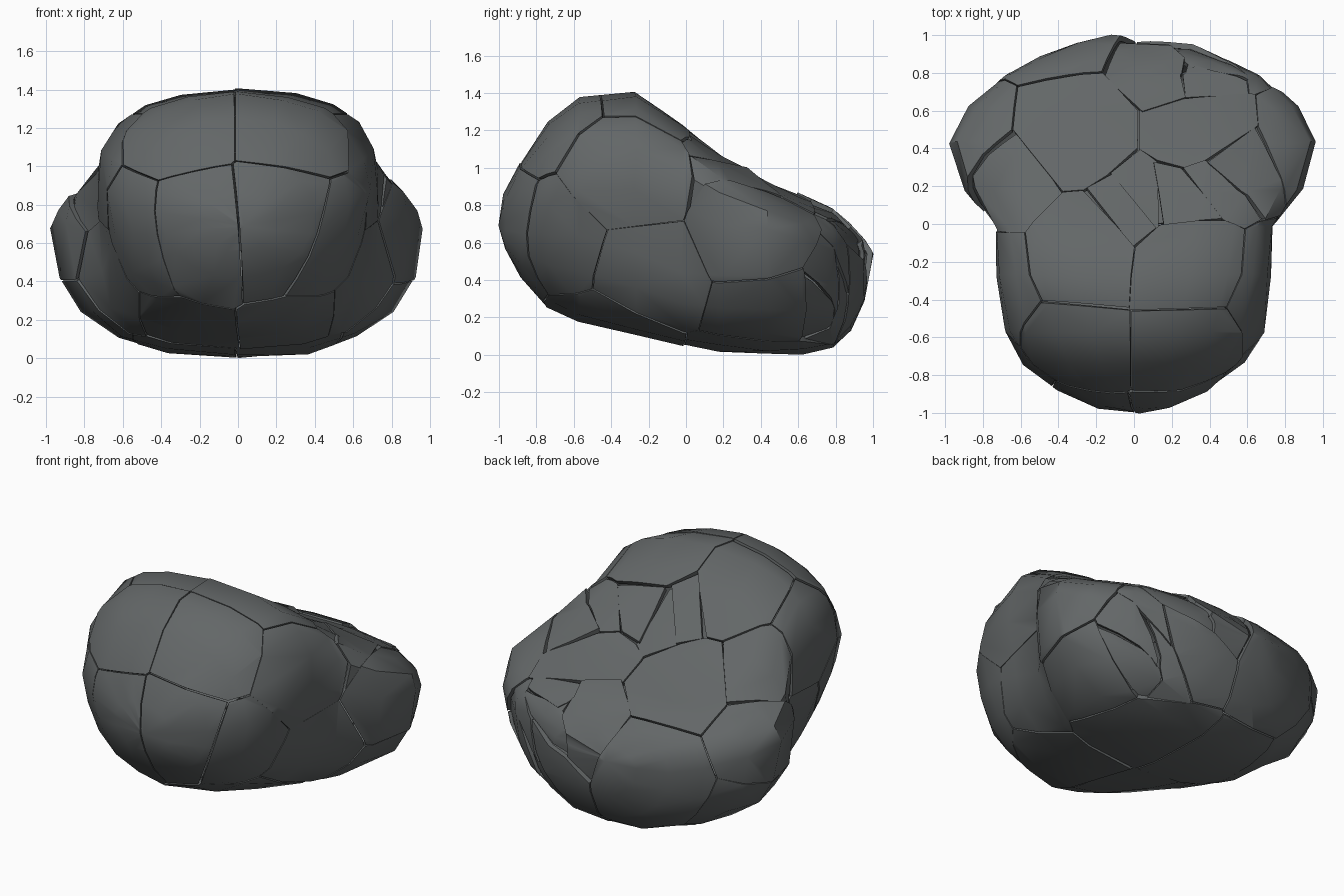
import bpy, bmesh, math, random
from mathutils import Vector

cube = bpy.data.objects.get("Cube")
if cube:
    bpy.data.objects.remove(cube)
random.seed(4)

# One stone colour
stone = bpy.data.materials.new("dark_grey_stone")
stone.use_nodes = True
colour = (0.125, 0.135, 0.137, 1)
stone.diffuse_color = colour
bsdf = stone.node_tree.nodes["Principled BSDF"]
bsdf.inputs["Base Color"].default_value = colour
bsdf.inputs["Roughness"].default_value = 0.8

# Sections front to back: y, half width, bottom, widest height, top,
# squareness above, squareness below, side hollow
SECTIONS = [
    (-.97, .20, .56, .72, .87, 2.0, 2.0, 0), (-.88, .40, .41, .76, 1.04, 2.0, 2.0, 0),
    (-.74, .58, .26, .82, 1.25, 2.0, 2.1, 0), (-.57, .69, .18, .88, 1.37, 2.1, 2.2, .04),
    (-.27, .74, .11, .88, 1.40, 2.6, 2.8, .08), (-.02, .76, .05, .78, 1.24, 2.8, 3.0, .07),
    (.18, .89, .02, .70, 1.08, 2.8, 2.7, 0), (.43, .97, .0, .67, .93, 2.6, 2.4, 0),
    (.62, .87, .0, .62, .84, 2.6, 2.3, 0), (.79, .68, .04, .56, .78, 2.6, 2.3, 0),
    (.88, .49, .13, .53, .71, 2.6, 2.2, 0), (.95, .31, .28, .52, .63, 2.4, 2.1, 0),
]
SIDES = 20


def curve(value, power):
    return math.copysign(abs(value) ** (2 / power), value)


def build_body():
    """Closed boulder with a broad back, a domed front and hollow flanks."""
    bm = bmesh.new()
    rings = []
    for y, w, low, mid, top, above, below, hollow in SECTIONS:
        ring = []
        for i in range(SIDES):
            a = math.tau * i / SIDES
            c, s = math.cos(a), math.sin(a)
            power = above if s > 0 else below
            height = top - mid if s > 0 else mid - low
            z = mid + height * curve(s, power)
            pinch = 1 - hollow * math.exp(-((z - .62) / .17) ** 2)
            bump = Vector([random.uniform(-.008, .008) for _ in range(3)])
            p = Vector((w * pinch * curve(c, power), y, z))
            ring.append(bm.verts.new(p + bump))
        rings.append(ring)
    for a, b in zip(rings, rings[1:]):
        for i in range(SIDES):
            j = (i + 1) % SIDES
            bm.faces.new((a[i], a[j], b[j], b[i]))
    for ring, tip in ((rings[0], (.03, -1, .69)), (rings[-1], (-.12, 1, .54))):
        v = bm.verts.new(tip)
        for i in range(SIDES):
            bm.faces.new((ring[i], ring[(i + 1) % SIDES], v))
    for v in bm.verts:
        v.co.z = max(v.co.z, 0)
    bmesh.ops.recalc_face_normals(bm, faces=bm.faces)
    return bm


# Panel centres for one half, mirrored with a little irregularity
HALF = {
    "brow": (.33, -.72, 1.28), "face": (.22, -.95, .66),
    "cheek": (.58, -.72, .60), "flank": (.72, -.22, .38),
    "temple": (.68, -.28, 1.0), "crown": (.30, -.10, 1.25),
    "back_top": (.34, .46, .92), "shoulder": (.90, .38, .72),
    "lower_shoulder": (.75, .45, .20), "rear": (.34, .88, .44),
    "belly": (.30, -.42, .12), "base": (.30, .42, .02),
}
panels = []
for name, (x, y, z) in HALF.items():
    for side, sign in (("left", 1), ("right", -1)):
        j = [random.uniform(-.045, .045) for _ in range(3)]
        panels.append((f"{side}_{name}_panel",
                       Vector((sign * x + j[0] * .6, y + j[1], z + j[2]))))

# Clusters of small broken shards
CLUSTERS = [((.27, .86, .72), .08, 5), ((.52, .84, .36), .09, 4),
            ((.12, .12, 1.12), .13, 3), ((.45, .32, 1.0), .08, 2),
            ((-.66, .20, .96), .05, 1)]
for centre, spread, count in CLUSTERS:
    for k in range(count):
        off = Vector([random.uniform(-spread, spread) for _ in range(3)])
        panels.append((f"small_shard_{len(panels)}", Vector(centre) + off))

body = build_body()


def cut_panel(name, seed):
    """Keep the part of the body nearest to the seed, less a narrow crack."""
    bm = body.copy()
    shard = name.startswith("small")
    for _, other in panels:
        if other == seed or not bm.faces:
            continue
        n = (other - seed).normalized()
        gap = random.choice((.002, .003, .005))
        bmesh.ops.bisect_plane(bm, geom=bm.verts[:] + bm.edges[:] + bm.faces[:],
                               plane_co=(seed + other) / 2 - n * gap,
                               plane_no=n, clear_outer=True)
    if not bm.faces:
        bm.free()
        return
    # Settle each panel slightly out of line
    centre = sum((v.co for v in bm.verts), Vector()) / len(bm.verts)
    inward = (Vector((0, 0, .6)) - centre).normalized()
    drop = random.uniform(0, .03) if shard else random.uniform(-.003, .004)
    tilt = Vector([random.uniform(-1, 1) for _ in range(3)]) * (.08 if shard else .01)
    for v in bm.verts:
        v.co += inward * drop + tilt.cross(v.co - centre)
        v.co.z = max(v.co.z, 0)
    mesh = bpy.data.meshes.new(name)
    bm.to_mesh(mesh)
    bm.free()
    mesh.materials.append(stone)
    obj = bpy.data.objects.new(name, mesh)
    bpy.context.collection.objects.link(obj)
    thick = obj.modifiers.new("shell_thickness", 'SOLIDIFY')
    thick.thickness = .03
    thick.offset = -1
    bpy.ops.object.select_all(action='DESELECT')
    obj.select_set(True)
    bpy.context.view_layer.objects.active = obj
    bpy.ops.object.modifier_apply(modifier=thick.name)
    bpy.ops.object.shade_smooth_by_angle(angle=math.radians(42))


for panel_name, panel_seed in panels:
    cut_panel(panel_name, panel_seed)
body.free()
